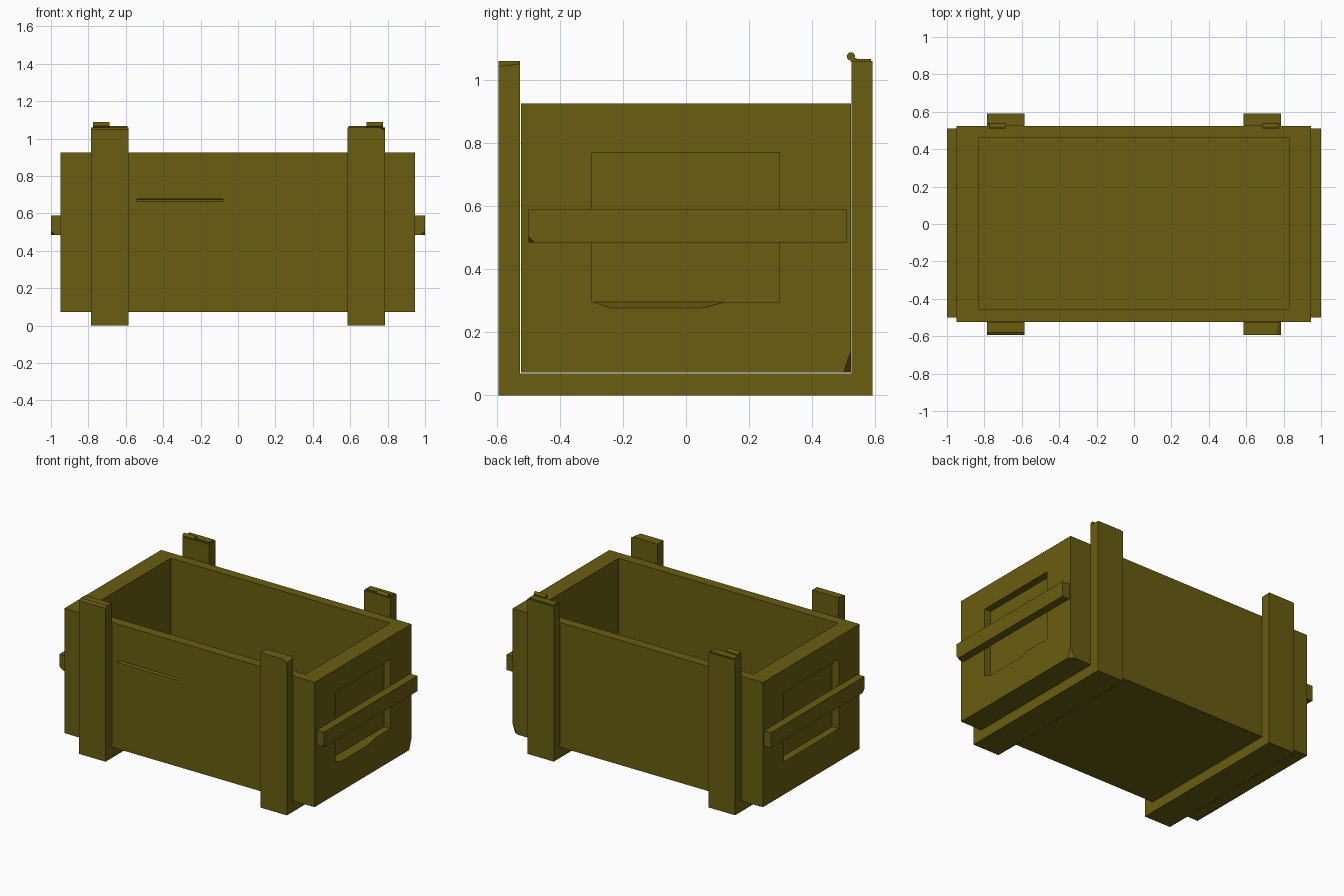
import bpy, bmesh, math
from mathutils import Vector, Matrix

if "Cube" in bpy.data.objects:
    bpy.data.objects.remove(bpy.data.objects["Cube"])

olive = bpy.data.materials.new("olive_paint")
olive.diffuse_color = (0.14, 0.11, 0.005, 1)
olive.use_nodes = True
olive.node_tree.nodes["Principled BSDF"].inputs["Base Color"].default_value = olive.diffuse_color


def make(name, bm):
    bmesh.ops.recalc_face_normals(bm, faces=bm.faces[:])
    mesh = bpy.data.meshes.new(name)
    bm.to_mesh(mesh)
    bm.free()
    mesh.materials.append(olive)
    obj = bpy.data.objects.new(name, mesh)
    bpy.context.collection.objects.link(obj)
    return obj


def prism(name, profile, x0, x1, chips=()):
    """Extrude a (y, z) profile along x, then slice off chips (point, normal)."""
    bm = bmesh.new()
    face = bm.faces.new([bm.verts.new((x0, y, z)) for y, z in profile])
    ext = bmesh.ops.extrude_face_region(bm, geom=[face])["geom"]
    bmesh.ops.translate(bm, vec=(x1 - x0, 0, 0),
                        verts=[g for g in ext if isinstance(g, bmesh.types.BMVert)])
    bmesh.ops.recalc_face_normals(bm, faces=bm.faces[:])
    for point, normal in chips:
        bmesh.ops.bisect_plane(bm, geom=bm.verts[:] + bm.edges[:] + bm.faces[:],
                               plane_co=point, plane_no=Vector(normal).normalized(),
                               clear_outer=True)
        bmesh.ops.holes_fill(bm, edges=[e for e in bm.edges if e.is_boundary])
    return make(name, bm)


def rect(y0, y1, z0, z1):
    return [(y0, z0), (y1, z0), (y1, z1), (y0, z1)]


def cut(obj, cutter):
    cutter.hide_render = True
    mod = obj.modifiers.new("cut", "BOOLEAN")
    mod.operation = "DIFFERENCE"
    mod.solver = "EXACT"
    mod.object = cutter
    bpy.context.view_layer.update()
    deps = bpy.context.evaluated_depsgraph_get()
    mesh = bpy.data.meshes.new_from_object(obj.evaluated_get(deps))
    obj.modifiers.clear()
    obj.data = mesh
    bpy.data.objects.remove(cutter)


# Crate body with a chipped rear bottom corner
body = prism("crate_body", rect(-0.523, 0.523, 0.072, 0.925), -0.948, 0.946,
             [((0.946, 0.523, 0.14), (0.05, 0.07, -0.025))])
cut(body, prism("cavity_cutter", rect(-0.457, 0.459, 0.14, 1.1), -0.83, 0.83))

# Hand recesses in both ends
for s in (-1, 1):
    cut(body, prism("recess_cutter", rect(-0.298, 0.296, 0.296, 0.77), s * 0.897, s * 1.05))

# Worn lower lip of the right recess
bm = bmesh.new()
for p in [(0.96, -0.22, 0.271), (0.96, 0.03, 0.271), (0.96, -0.297, 0.298),
          (0.96, 0.13, 0.298), (0.899, -0.297, 0.297), (0.899, 0.12, 0.297),
          (0.96, -0.297, 0.32), (0.96, 0.12, 0.32)]:
    bm.verts.new(p)
bmesh.ops.convex_hull(bm, input=bm.verts[:])
cut(body, make("lip_cutter", bm))

# Scratch on the front
cut(body, prism("scratch_cutter", [(-0.54, 0.651), (-0.54, 0.681), (-0.508, 0.675)],
                -0.54, -0.08))

frame = [(-0.594, 0), (0.592, 0), (0.592, 1.06), (0.524, 1.06), (0.524, 0.07),
         (-0.527, 0.07), (-0.527, 1.06), (-0.594, 1.06)]
for s, side in ((-1, "left"), (1, "right")):
    # U-shaped frame: bottom runner with front and back posts
    chips = [((s * 0.785, -0.594, 1.044), (s * 0.6, -0.12, 1))] if s > 0 else \
            [((-0.685, -0.594, 1.05), (0, -0.7, 1))]
    prism(side + "_frame", frame, s * 0.586, s * 0.786, chips)

    # Carrying handle bar with a chipped front corner
    prism(side + "_handle", rect(-0.5, 0.51, 0.485, 0.59), s * 0.945, s * 1.0,
          [((s * 1.0, -0.5, 0.505), (s * 0.5, -0.6, -0.6))])

    # Hinge leaf and knuckle on the back post
    prism(side + "_hinge_leaf", rect(0.535, 0.586, 1.058, 1.067), s * 0.592, s * 0.776)
    prism(side + "_hinge_tab", rect(0.521, 0.54, 1.058, 1.07), s * 0.688, s * 0.776)
    knuckle = [(0.523 + 0.013 * math.cos(i * math.tau / 12),
                1.075 + 0.013 * math.sin(i * math.tau / 12)) for i in range(12)]
    prism(side + "_hinge_knuckle", knuckle, s * 0.688, s * 0.776)
